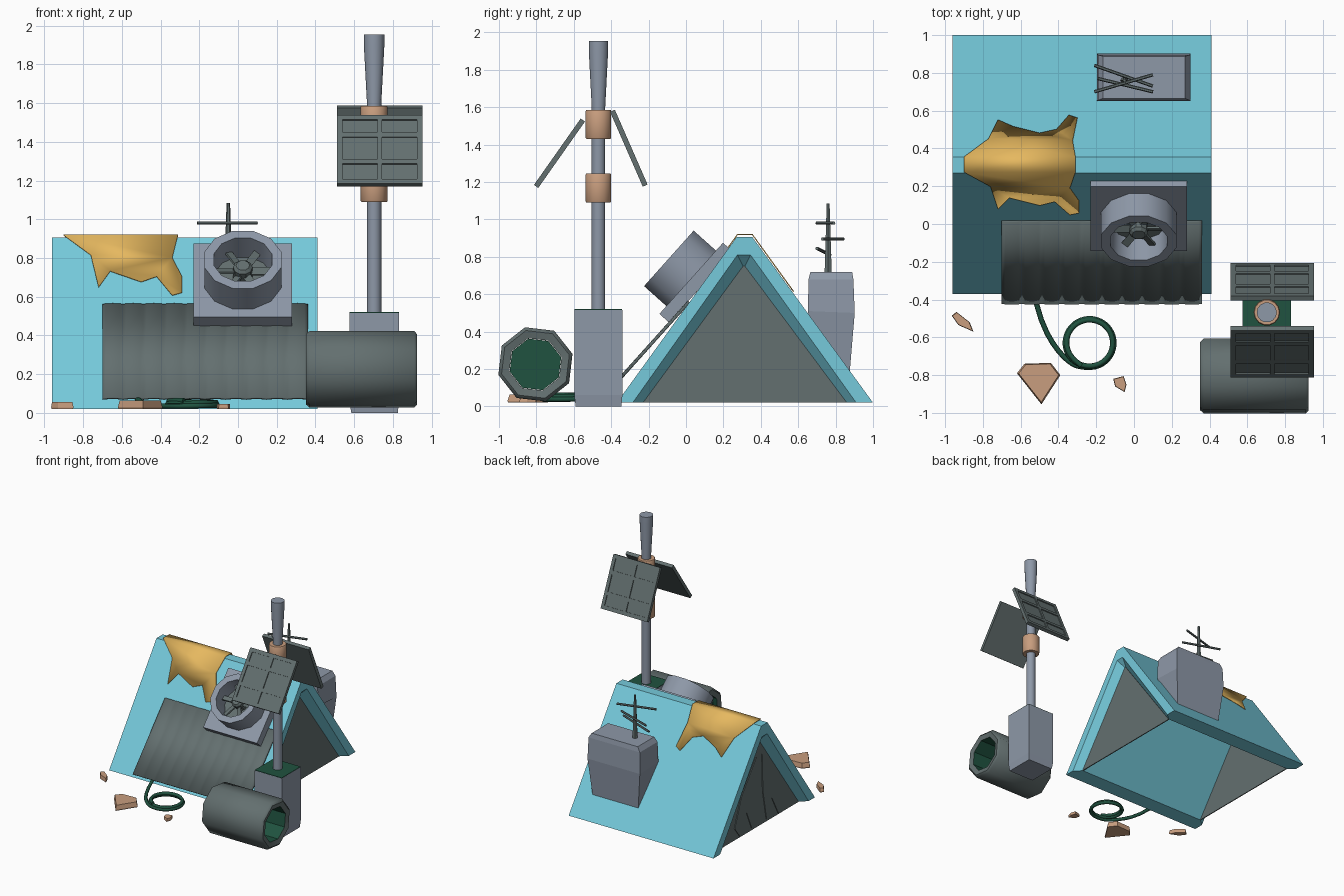
import bpy, bmesh, math
from mathutils import Matrix, Vector

if "Cube" in bpy.data.objects:
    bpy.data.objects.remove(bpy.data.objects["Cube"])

def colour(name, r, g, b):
    m = bpy.data.materials.new(name)
    m.diffuse_color = (r, g, b, 1)
    m.use_nodes = True
    m.node_tree.nodes["Principled BSDF"].inputs["Base Color"].default_value = m.diffuse_color
    return m

TEAL = colour("teal canvas", .18, .59, .71)
GOLD = colour("ochre cloth", .79, .48, .115)
SLATE = colour("grey green metal", .125, .16, .16)
STEEL = colour("blue grey metal", .27, .315, .39)
COPPER = colour("copper brown", .58, .34, .21)
GREEN = colour("dark green", .014, .085, .05)

def mesh(name, verts, faces, *mats, M=Matrix(), solid=0, smooth=None):
    me = bpy.data.meshes.new(name)
    me.from_pydata([M @ Vector(v) for v in verts], [], faces)
    bm = bmesh.new()
    bm.from_mesh(me)
    bmesh.ops.recalc_face_normals(bm, faces=bm.faces)
    bm.to_mesh(me)
    bm.free()
    for m in mats:
        me.materials.append(m)
    ob = bpy.data.objects.new(name, me)
    bpy.context.collection.objects.link(ob)
    if solid:
        s = ob.modifiers.new("thickness", 'SOLIDIFY')
        s.thickness = solid
        s.offset = 0
    if smooth:
        bpy.context.view_layer.objects.active = ob
        ob.select_set(True)
        bpy.ops.object.shade_smooth_by_angle(angle=math.radians(smooth))
        ob.select_set(False)
    return ob

def loft(name, rings, *mats, caps=True, **kw):
    """Join rings of equal length; caps close both ends."""
    n, k = len(rings[0]), len(rings)
    v = [p for r in rings for p in r]
    f = [(a*n+i, a*n+(i+1) % n, (a+1)*n+(i+1) % n, (a+1)*n+i)
         for a in range(k-1) for i in range(n)]
    if caps:
        f += [tuple(range(n)), tuple(range((k-1)*n, k*n))]
    return mesh(name, v, f, *mats, **kw)

def lathe(name, prof, sides, *mats, turn=0, **kw):
    rings = [[(r*math.cos(t), r*math.sin(t), z) for t in
              [2*math.pi*(i+turn)/sides for i in range(sides)]] for r, z in prof]
    return loft(name, rings, *mats, **kw)

def box(name, lo, hi, *mats, **kw):
    rings = [[(lo[0], lo[1], z), (hi[0], lo[1], z), (hi[0], hi[1], z), (lo[0], hi[1], z)]
             for z in (lo[2], hi[2])]
    return loft(name, rings, *mats, **kw)

def bar(name, a, b, r, mat, r2=None, sides=6):
    a, b = Vector(a), Vector(b)
    M = Matrix.Translation(a) @ (b-a).to_track_quat('Z', 'Y').to_matrix().to_4x4()
    return lathe(name, [(r, 0), (r2 or r, (b-a).length)], sides, mat, M=M)

def tilted(c, u):
    """Frame at c: local x stays x, local y runs along (0,u), local z faces outward."""
    l = math.hypot(*u)
    uy, uz = u[0]/l, u[1]/l
    return Matrix(((1, 0, 0, c[0]), (0, uy, -uz, c[1]), (0, uz, uy, c[2]), (0, 0, 0, 1)))

# Tent: shell open underneath, with recessed end panels
A = [(-.37, .02), (.27, .905), (.355, .905), (1.0, .02)]
B = [(-.285, .02), (.275, .81), (.345, .81), (.91, .02)]
C = [(-.23, .02), (.305, .75), (.315, .75), (.86, .02)]
ring = lambda p, x: [(x, y, z) for y, z in p]
rings = [ring(A, -.96), ring(A, .41), ring(B, .41), ring(C, .35), ring(C, -.90), ring(B, -.96)]
faces = [(a*4+i, a*4+i+1, (a+1) % 6*4+i+1, (a+1) % 6*4+i) for a in range(6) for i in range(3)]
faces += [tuple(a*4+i for a in range(6)) for i in (0, 3)]
mesh("tent_canvas", [p for r in rings for p in r], faces, TEAL)
for nm, x in (("tent_end_left", -.90), ("tent_end_right", .35)):
    mesh(nm, ring(C, x), [(0, 1, 2, 3)], SLATE, solid=.008)
# Loose flaps on the left end
for s, nm in ((-1, "flap_front"), (1, "flap_back")):
    pts = [(.04, .62), (.24, .36), (.33, .12), (.26, .03), (.17, .2), (.1, .04), (.05, .3)]
    mesh("tent_"+nm, [(-.907, .31+s*y, z) for y, z in pts],
         [tuple(range(7))], SLATE, solid=.006)

# Torn cloth over the ridge: top outline dropped on to the roof
front = [(-.31, .275), (-.34, .19), (-.29, .12), (-.29, .06), (-.34, .05), (-.42, .12),
         (-.5, .10), (-.66, .14), (-.72, .08), (-.76, .2), (-.90, .275)]
back = [(-.90, .355), (-.77, .45), (-.72, .55), (-.64, .515), (-.5, .48), (-.41, .50),
        (-.345, .575), (-.30, .56), (-.325, .44), (-.31, .355)]
drop = lambda y: .919-1.385*max(0, .275-y, y-.355)
n, m = len(front), len(back)
mesh("torn_cloth", [(x, y, drop(y)) for x, y in front+back],
     [tuple(range(n)), tuple(range(n, n+m)), (n-1, n, n+m-1, 0)], GOLD, solid=.006, smooth=60)

# Corrugated sheet leaning on the front slope
M = tilted((-.17, -.20, .315), (.44, .49))
N, ribs = 60, 10
v = [(-.53+1.06*i/N, y, .006*abs(math.sin(math.pi*ribs*i/N))) for y in (-.327, .327) for i in range(N+1)]
mesh("corrugated_sheet", v, [(i, i+1, N+2+i, N+1+i) for i in range(N)], SLATE,
     M=M, solid=.012, smooth=20)

# Ventilation fan: plate, housing, hub, blades
M = tilted((.025, .05, .665), (.34, .38))
box("fan_plate", (-.255, -.255, -.04), (.255, .255, .03), STEEL, M=M)
lathe("fan_housing", [(.206, .03), (.206, .19), (.155, .19), (.15, .035)], 12, STEEL,
      turn=.5, M=M, caps=False, smooth=40)
lathe("fan_backing", [(.152, .031), (.152, .045)], 12, SLATE, turn=.5, M=M)
lathe("fan_hub", [(.05, .04), (.05, .13), (.035, .145)], 10, SLATE, M=M)
for i in range(6):
    R = M @ Matrix.Rotation(math.tau*i/6, 4, 'Z') @ Matrix.Translation((.095, 0, .10)) \
        @ Matrix.Rotation(.4, 4, 'X')
    box("fan_blade_%d" % i, (-.05, -.02, -.006), (.05, .02, .006), SLATE, M=R)

# Equipment box on the back slope
def rect(x0, x1, y0, y1, z, z1):
    return [(x0, y0, z), (x1, y0, z), (x1, y1, z1), (x0, y1, z1)]
loft("roof_box", [rect(-.16, .27, .65, .875, .49, .18), rect(-.195, .30, .652, .902, .51, .50),
                  rect(-.19, .295, .655, .895, .68, .68), rect(-.165, .27, .665, .888, .72, .72)], STEEL)
# Aerial
bar("aerial_mast", (-.05, .76, .71), (-.05, .76, 1.085), .022, SLATE, r2=.009)
for i, (a, b) in enumerate([((-.21, .70, .98), (.10, .79, .98)), ((-.21, .84, .895), (.10, .73, .895)),
                            ((-.19, .77, .81), (.10, .70, .845))]):
    bar("aerial_bar_%d" % i, a, b, .009, SLATE)

# Mast: base box with green top, pole, collars, flared tip
loft("mast_base", [rect(.585, .825, -.59, -.345, 0, 0), rect(.575, .832, -.597, -.34, .06, .06),
                   rect(.575, .832, -.597, -.34, .516, .516)], STEEL)
box("mast_base_top", (.576, -.596, .514), (.831, -.341, .52), GREEN)
P = Matrix.Translation((.703, -.468, 0))
lathe("mast_pole", [(.037, .5), (.037, 1.6), (.053, 1.90), (.053, 1.955)], 14, STEEL, M=P, smooth=35)
for i, z in enumerate((1.09, 1.43)):
    lathe("mast_collar_%d" % i, [(.066, z), (.07, z+.006), (.07, z+.15), (.066, z+.156)],
          14, COPPER, M=P, smooth=35)

# Solar panels: board with raised frame bars
def solar(name, top, low, flip):
    c = Vector((.732, (top[0]+low[0])/2, (top[1]+low[1])/2))
    M = tilted(c, (top[0]-low[0], top[1]-low[1]))
    if flip:
        M = M @ Matrix.Rotation(math.pi, 4, 'X')
    h, w = math.dist(top, low)/2, .22
    box(name+"_board", (-w, -h, -.012), (w, h, .008), SLATE, M=M)
    for i, x in enumerate((-w, -.011, w-.028)):
        box("%s_upright_%d" % (name, i), (x, -h, .0), (x+(.022 if i == 1 else .028), h, .016), SLATE, M=M)
    for i, y in enumerate((-h, -.42*h, .36*h, h-.03)):
        box("%s_rail_%d" % (name, i), (-w, y, .0), (w, y+.03, .016), SLATE, M=M)

solar("solar_front", (-.55, 1.53), (-.80, 1.175), False)
solar("solar_back", (-.395, 1.58), (-.22, 1.18), True)

# Open barrel lying on its side, green inside
M = Matrix.Translation((.35, -.805, .225)) @ Matrix.Rotation(math.pi/2, 4, 'Y')
lathe("barrel_shell", [(.145, .012), (.188, 0), (.206, .02), (.206, .56), (.188, .575), (.145, .565)],
      8, SLATE, turn=.35, M=M, caps=False, smooth=50)
lathe("barrel_lining", [(.145, .012), (.145, .565)], 8, GREEN, turn=.35, M=M, caps=False)
lathe("barrel_floor", [(.143, .05), (.143, .06)], 8, GREEN, turn=.35, M=M)

# Hose: lead-in from the sheet, then two coils
pts = [(-.52, -.41, .07), (-.49, -.53, .04), (-.42, -.66, .035), (-.33, -.745, .035)]
for i in range(25):
    t = math.radians(-110+30*i)
    r = .135 if i < 12 else .128
    pts.append((-.235+r*math.cos(t), -.63+r*math.sin(t), .035+.0012*i))
cu = bpy.data.curves.new("hose", 'CURVE')
cu.dimensions = '3D'
cu.bevel_depth = .014
cu.bevel_resolution = 1
cu.use_fill_caps = True
sp = cu.splines.new('NURBS')
sp.points.add(len(pts)-1)
for p, q in zip(sp.points, pts):
    p.co = (*q, 1)
sp.use_endpoint_u = True
sp.resolution_u = 3
cu.materials.append(GREEN)
bpy.context.collection.objects.link(bpy.data.objects.new("hose", cu))

# Loose rocks: outline narrowed towards the top
rocks = [[(-.62, -.79), (-.58, -.74), (-.44, -.735), (-.39, -.80), (-.49, -.955)],
         [(-.965, -.485), (-.94, -.465), (-.87, -.52), (-.85, -.57), (-.93, -.535)],
         [(-.11, -.82), (-.055, -.805), (-.04, -.85), (-.05, -.89), (-.10, -.86)]]
for i, (o, h) in enumerate(zip(rocks, (.065, .055, .045))):
    cx, cy = sum(p[0] for p in o)/5, sum(p[1] for p in o)/5
    loft("rock_%d" % i, [[(cx+(x-cx)*s, cy+(y-cy)*s, z) for x, y in o]
                         for s, z in ((.97, .02), (1, .03), (.92, h))], COPPER)
